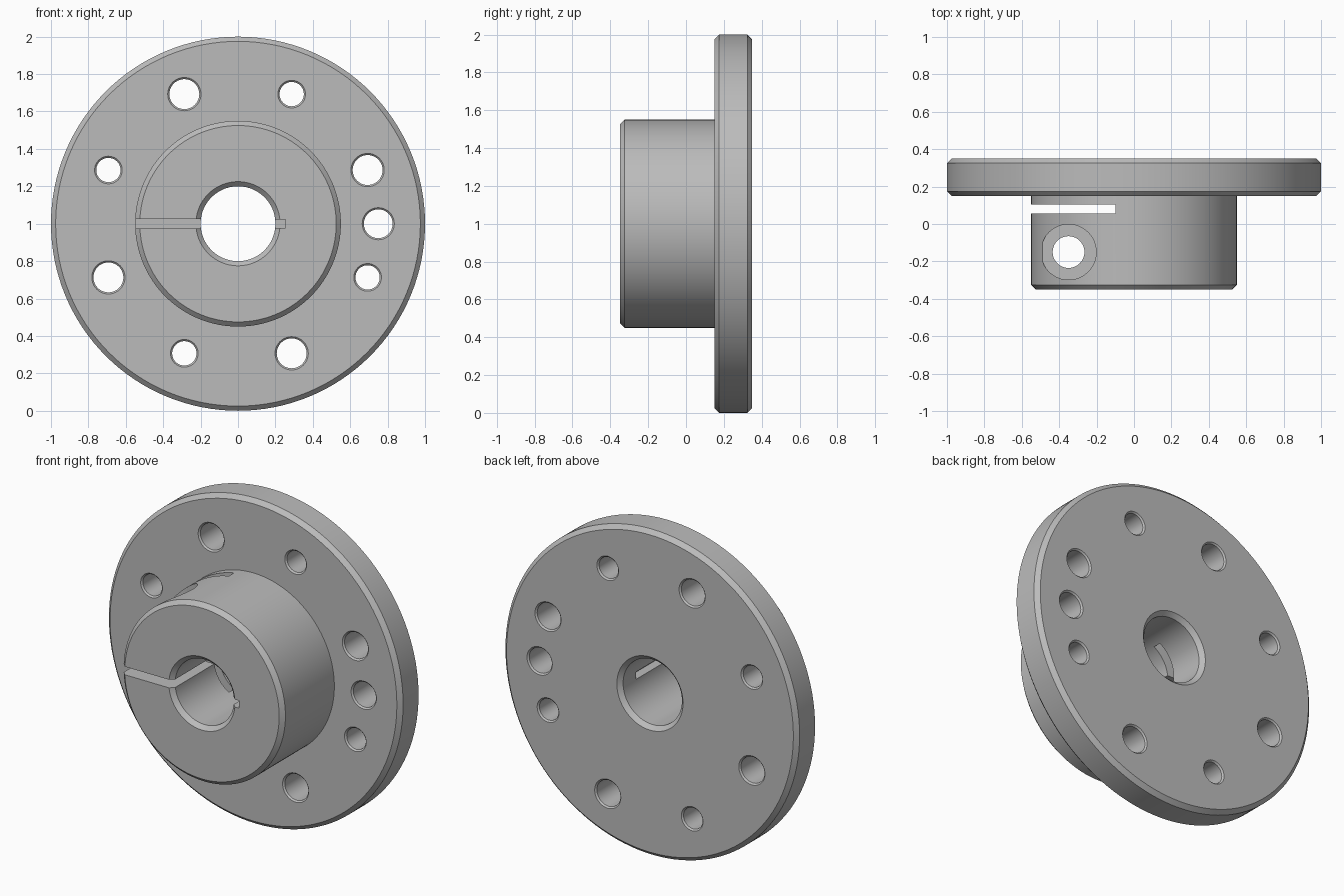
import bpy, bmesh, math
from mathutils import Matrix, Vector

cube = bpy.data.objects.get("Cube")
if cube:
    bpy.data.objects.remove(cube, do_unlink=True)

steel = bpy.data.materials.new("plain grey steel")
steel.use_nodes = True
GREY = (0.5, 0.5, 0.5, 1)
steel.diffuse_color = GREY
steel.node_tree.nodes["Principled BSDF"].inputs["Base Color"].default_value = GREY

CENTRE = Vector((0, 0, 1))
BACK, STEP, FRONT = 0.35, 0.15, -0.35
CH = 0.025


def finish(name, bm):
    bmesh.ops.recalc_face_normals(bm, faces=bm.faces)
    mesh = bpy.data.meshes.new(name)
    bm.to_mesh(mesh)
    bm.free()
    obj = bpy.data.objects.new(name, mesh)
    bpy.context.scene.collection.objects.link(obj)
    mesh.materials.append(steel)
    return obj


def lathe(name, profile, sides, centre=CENTRE, upright=False, ring=False):
    """Revolve (radius, depth) points around y, or around z when upright."""
    bm = bmesh.new()
    loops = []
    for r, d in profile:
        loop = []
        for i in range(sides):
            a = math.tau * i / sides
            p = Vector((r * math.cos(a), d, r * math.sin(a)))
            if upright:
                p = Vector((p.x, p.z, d))
            loop.append(bm.verts.new(p + centre))
        loops.append(loop)
    pairs = list(zip(loops, loops[1:]))
    if ring:
        pairs.append((loops[-1], loops[0]))
    else:
        bm.faces.new(loops[0])
        bm.faces.new(loops[-1])
    for a, b in pairs:
        for i in range(sides):
            j = (i + 1) % sides
            bm.faces.new((a[i], a[j], b[j], b[i]))
    return finish(name, bm)


def box(name, x, y, z):
    bm = bmesh.new()
    bmesh.ops.create_cube(bm, size=1)
    size = [b - a for a, b in (x, y, z)]
    mid = [(a + b) / 2 for a, b in (x, y, z)]
    bm.transform(Matrix.Translation(mid) @ Matrix.Diagonal((*size, 1)))
    return finish(name, bm)


def cut(target, cutter):
    cutter.hide_render = True
    mod = target.modifiers.new("cut", 'BOOLEAN')
    mod.operation, mod.solver, mod.object = 'DIFFERENCE', 'EXACT', cutter
    bpy.context.view_layer.objects.active = target
    bpy.ops.object.modifier_apply(modifier=mod.name)
    bpy.data.objects.remove(cutter, do_unlink=True)


# Flange, hub and chamfered bore as one turned body
body = lathe("clamping_flange", [
    (0.2, FRONT + CH), (0.2 + CH, FRONT), (0.55 - CH, FRONT), (0.55, FRONT + CH),
    (0.55, STEP), (1 - CH, STEP), (1, STEP + CH), (1, BACK - CH), (1 - CH, BACK),
    (0.2 + CH, BACK), (0.2, BACK - CH)], 128, ring=True)

# Bolt circle: alternating large and small holes, plus one extra at the side
holes = [(22.5 + 45 * k, 0.065 if k % 2 else 0.08) for k in range(8)] + [(0, 0.077)]
over, bevel = 0.02, 0.009
for angle, r in holes:
    a = math.radians(angle)
    at = CENTRE + Vector((0.75 * math.cos(a), 0, 0.75 * math.sin(a)))
    wide = r + bevel + over
    cut(body, lathe("bolt_hole", [(wide, STEP - over), (r, STEP + bevel),
                                  (r, BACK - bevel), (wide, BACK + over)], 40, at))

# Clamp slit, cross slot and blind keyway
cut(body, box("clamp_slit", (-0.7, -0.1), (-0.5, 0.08), (0.975, 1.025)))
cut(body, box("cross_slot", (-0.7, -0.1), (0.055, 0.105), (0.3, 1.7)))
cut(body, box("keyway", (0.1, 0.253), (-0.5, 0.2), (0.977, 1.023)))

# Clamp screw hole with its counterbore
screw = Vector((-0.35, -0.15, 1))
cut(body, lathe("screw_hole", [(0.085, -0.7), (0.085, 0.7)], 40, screw, True))
cut(body, lathe("counterbore", [(0.148, 0.25), (0.148, 0.7)], 48, screw, True))

# Smooth round walls with crisp chamfer edges
bpy.ops.object.select_all(action='DESELECT')
body.select_set(True)
bpy.context.view_layer.objects.active = body
bpy.ops.object.shade_smooth_by_angle(angle=math.radians(25))
